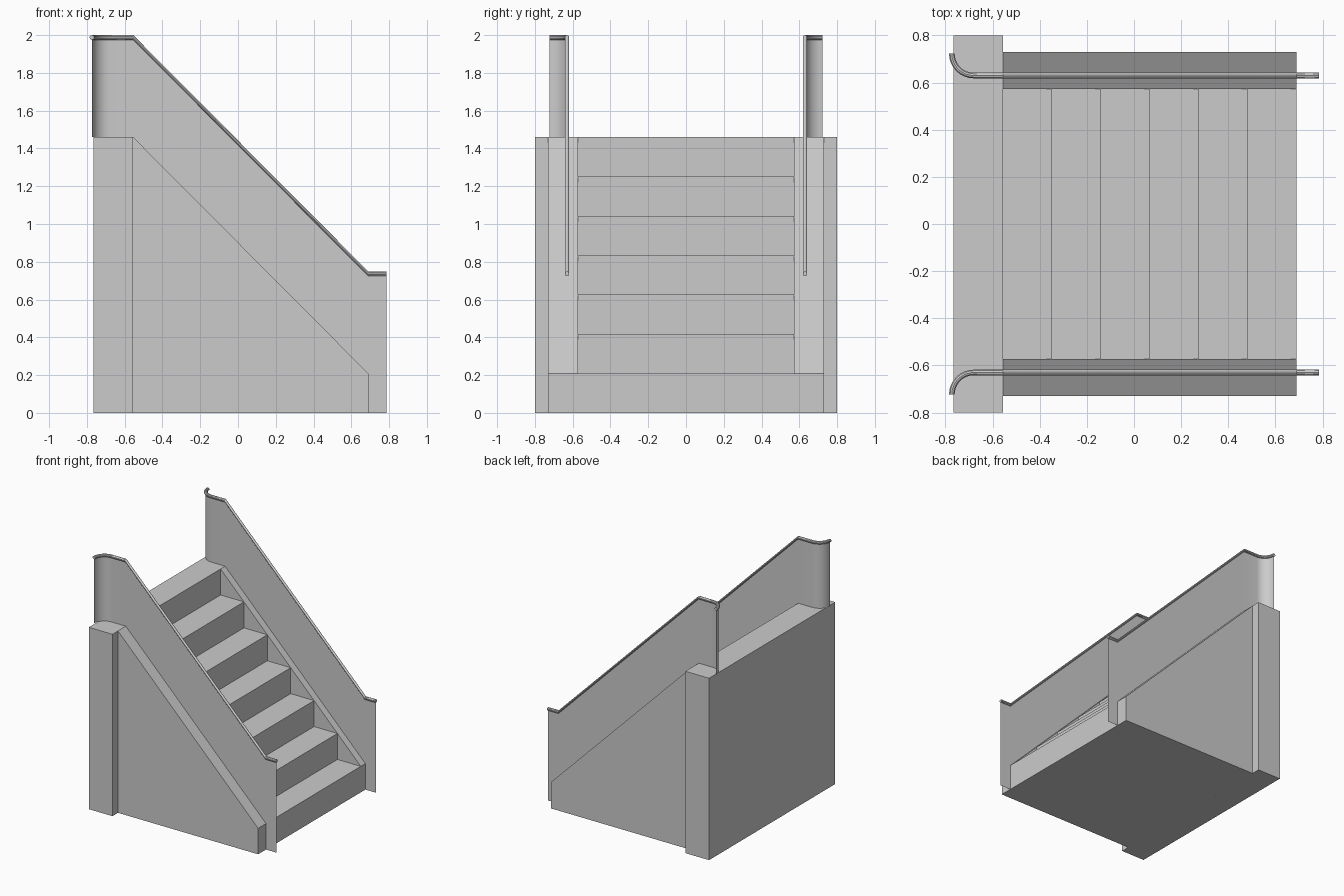
import bpy, bmesh, math

if "Cube" in bpy.data.objects:
    bpy.data.objects.remove(bpy.data.objects["Cube"])

X_BACK, X_TOP, X_FOOT, X_END = -0.765, -0.555, 0.69, 0.785
H, N = 1.46, 7
RISE, RUN = H / N, (X_FOOT - X_TOP) / (N - 1)
RAIL_Y, RAIL_R, RAIL_RISE = 0.63, 0.0125, 0.5275


def finish(bm, name, recalc=True):
    if recalc:
        bmesh.ops.recalc_face_normals(bm, faces=bm.faces)
    me = bpy.data.meshes.new(name)
    bm.to_mesh(me)
    bm.free()
    ob = bpy.data.objects.new(name, me)
    bpy.context.collection.objects.link(ob)
    return ob


def prism(name, profile, y0, y1):
    """Extrude an x/z profile from y0 to y1."""
    bm = bmesh.new()
    f = bm.faces.new([bm.verts.new((x, y0, z)) for x, z in profile])
    r = bmesh.ops.extrude_face_region(bm, geom=[f])
    verts = [v for v in r["geom"] if isinstance(v, bmesh.types.BMVert)]
    bmesh.ops.translate(bm, verts=verts, vec=(0, y1 - y0, 0))
    return finish(bm, name)


def smooth(ob):
    bpy.ops.object.select_all(action='DESELECT')
    bpy.context.view_layer.objects.active = ob
    ob.select_set(True)
    bpy.ops.object.shade_smooth_by_angle(angle=math.radians(35))


# Landing block at the back
prism("landing", [(X_BACK, 0), (X_TOP, 0), (X_TOP, H), (X_BACK, H)], -0.8, 0.8)

# Flight of steps as one stepped profile
steps = [(X_TOP, 0), (X_FOOT, 0)]
for i in range(N - 1):
    x, z = X_FOOT - i * RUN, (i + 1) * RISE
    steps += [(x, z), (x - RUN, z)]
prism("steps", steps, -0.572, 0.572)

# Plan path of the railing: flared quarter arc, then straight
ARC_R, ARC_X = 0.093, -0.68
SEG = 8
path = []
for i in range(SEG + 1):
    a = math.pi / 2 * i / SEG
    path.append((ARC_X - ARC_R * math.cos(a), RAIL_Y + ARC_R * (1 - math.sin(a)),
                 H + RAIL_RISE, (math.cos(a), math.sin(a))))
for x, z in [(X_TOP, H), (X_FOOT, RISE), (X_END, RISE)]:
    path.append((x, RAIL_Y, z + RAIL_RISE, (0, 1)))

for s, side in ((-1, "front"), (1, "back")):
    # Sloped side wall flush with the step noses
    prism(side + "_side_wall", [(X_TOP, 0), (X_FOOT, 0), (X_FOOT, RISE), (X_TOP, H)],
          s * 0.572, s * 0.73)

    # Thin railing panel, reaching the floor past the bottom step
    bm = bmesh.new()
    cols = [(x, y, z, max(z - RAIL_RISE, 0)) for x, y, z, n in path[:-1]]
    cols += [(X_FOOT, RAIL_Y, path[-1][2], 0), (X_END, RAIL_Y, path[-1][2], 0)]
    pairs = [(bm.verts.new((x, s * y, b)), bm.verts.new((x, s * y, t)))
             for x, y, t, b in cols]
    for i, (p, q) in enumerate(zip(pairs, pairs[1:])):
        if i != len(pairs) - 3:
            bm.faces.new((p[0], q[0], q[1], p[1]))
    smooth(finish(bm, side + "_railing_panel", False))

    # Handrail swept along the top of the panel
    bm = bmesh.new()
    K = 10
    rings = []
    for x, y, z, n in path:
        ring = []
        for k in range(K):
            a = 2 * math.pi * (k + 0.5) / K
            u, w = RAIL_R * math.cos(a), RAIL_R * math.sin(a)
            ring.append(bm.verts.new((x + n[0] * u, s * (y + n[1] * u), z + w)))
        rings.append(ring)
    for p, q in zip(rings, rings[1:]):
        for k in range(K):
            j = (k + 1) % K
            bm.faces.new((p[k], p[j], q[j], q[k]))
    bm.faces.new(rings[0])
    bm.faces.new(rings[-1])
    smooth(finish(bm, side + "_handrail"))
